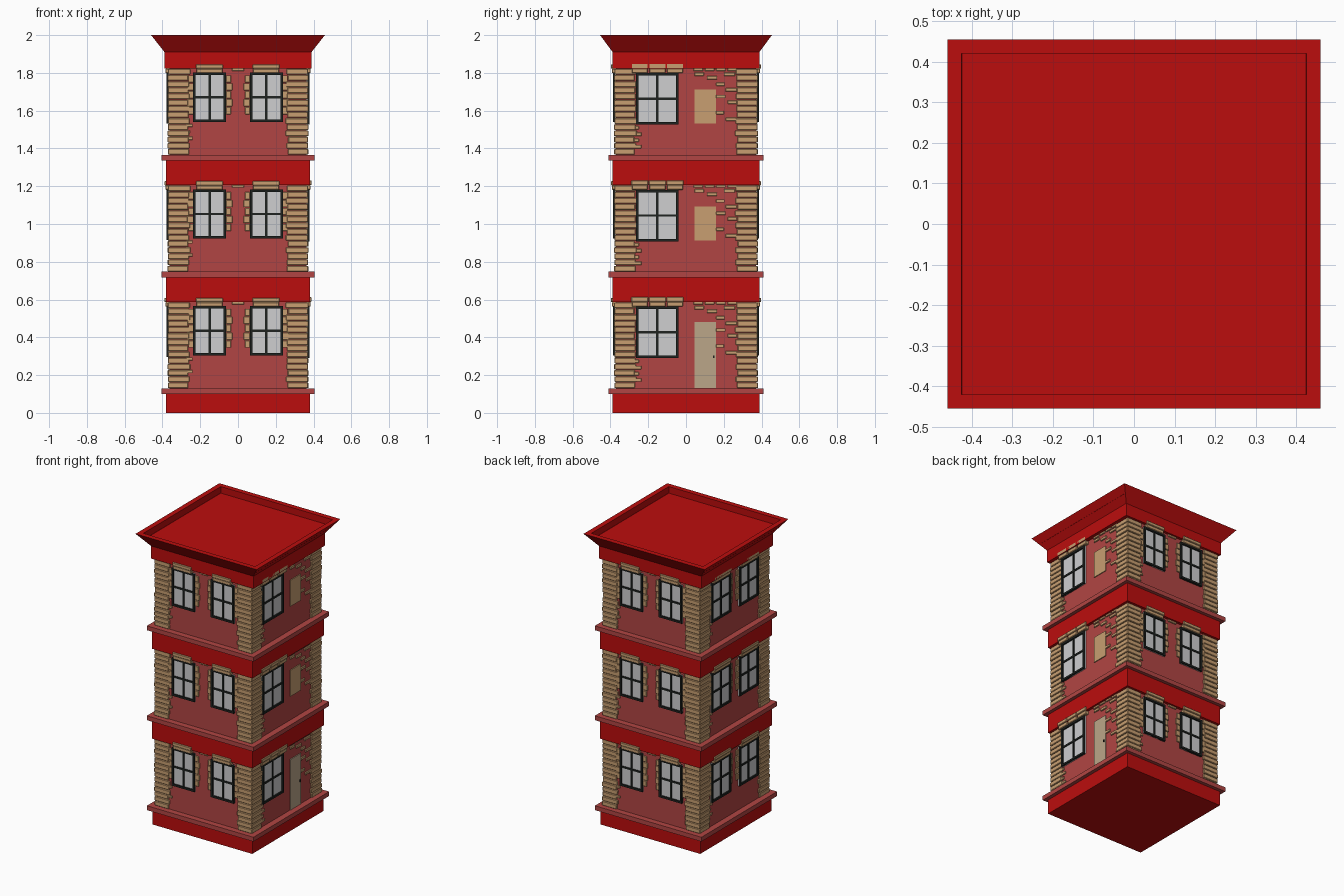
import bpy, bmesh, random
from mathutils import Vector

if "Cube" in bpy.data.objects:
    bpy.data.objects.remove(bpy.data.objects["Cube"])

random.seed(4)
P = 0.618                 # storey height
HX, HY = 0.362, 0.370     # wall half sizes


def material(name, rgb):
    m = bpy.data.materials.new(name)
    m.diffuse_color = (*rgb, 1)
    m.use_nodes = True
    m.node_tree.nodes["Principled BSDF"].inputs["Base Color"].default_value = m.diffuse_color
    return m


RED = material("bright red", (0.50, 0.004, 0.004))
BRICK = material("muted red", (0.44, 0.060, 0.056))
STONE = material("tan stone", (0.58, 0.345, 0.165))
DOOR = material("pale door", (0.50, 0.38, 0.25))
GLASS = material("pale glass", (0.62, 0.62, 0.63))
FRAME = material("dark frame", (0.013, 0.016, 0.014))

parts = {}                # name -> (bmesh, material, bevel)


def box(name, mat, lo, hi, bevel=0):
    bm = parts.setdefault(name, (bmesh.new(), mat, bevel))[0]
    lo, hi = Vector(lo), Vector(hi)
    verts = bmesh.ops.create_cube(bm, size=1)["verts"]
    for v in verts:
        v.co = Vector((v.co[i] * abs(hi[i] - lo[i]) + (lo[i] + hi[i]) / 2 for i in range(3)))


def slab(name, mat, hx, hy, z0, z1):
    box(name, mat, (-hx, -hy, z0), (hx, hy, z1))


# Facade directions: along-wall vector, outward normal, wall distance
FACES = {
    "front": (Vector((1, 0, 0)), Vector((0, -1, 0)), HY),
    "right": (Vector((0, 1, 0)), Vector((1, 0, 0)), HX),
    "back": (Vector((-1, 0, 0)), Vector((0, 1, 0)), HY),
    "left": (Vector((0, -1, 0)), Vector((-1, 0, 0)), HX),
}


def plate(face, name, mat, u0, u1, z0, z1, out, bevel=0):
    """Box lying on a facade, sticking out by the given amount."""
    u, n, h = FACES[face]
    up = Vector((0, 0, 1))
    box(name, mat, u * u0 + n * (h - 0.01) + up * z0, u * u1 + n * (h + out) + up * z1, bevel)


def stone(face, u0, u1, z0, z1, out=0.008):
    plate(face, "wall_stones", STONE, u0, u1, z0, z1, out, 0.002)


def window(face, u0, u1, z0, z1):
    plate(face, "window_glass", GLASS, u0, u1, z0, z1, 0.006)
    t, m, um, zm = 0.013, 0.006, (u0 + u1) / 2, (z0 + z1) / 2
    for a, b in ((u0, u0 + t), (u1 - t, u1)):
        plate(face, "window_frames", FRAME, a, b, z0, z1, 0.016)
    for a, b in ((z0, z0 + t), (z1 - t, z1)):
        plate(face, "window_frames", FRAME, u0 + t, u1 - t, a, b, 0.016)
    plate(face, "window_bars", FRAME, um - m, um + m, z0 + t, z1 - t, 0.012)
    plate(face, "window_bars", FRAME, u0 + t, u1 - t, zm - m, zm + m, 0.012)


def lintel(face, u0, u1, z, h, pieces):
    w = (u1 - u0) / pieces
    for i in range(pieces):
        a, b = u0 + i * w, u0 + (i + 1) * w - 0.003
        plate(face, "lintels", STONE, a + 0.003, b - 0.003, z, z + h * 0.5, 0.022, 0.003)
        plate(face, "lintels", STONE, a, b, z + h * 0.5, z + h, 0.027, 0.003)


def window_pair(face, half, z, z0, z1, lint):
    for c in (-0.15, 0.15):
        window(face, c - half, c + half, z + z0, z + z1)
        lintel(face, c - lint, c + lint, z + 0.563, 0.046, 1)
        # Side bricks flanking the window
        for s in (-1, 1):
            for i in range(5):
                w = 0.026 + 0.007 * (i % 2)
                a, b = sorted((c + s * half, c + s * (half + w)))
                stone(face, a, b, z + 0.345 + i * 0.042, z + 0.383 + i * 0.042)
    # Bricks under the band between the windows and beside the left corner
    stone(face, -0.032, 0.032, z + 0.574, z + 0.588)
    for i, w in enumerate((0.035, 0.02, 0.035)):
        stone(face, -0.275, -0.275 + w, z + 0.21 + i * 0.034, z + 0.226 + i * 0.034)


# Base
slab("base", RED, 0.38, 0.388, 0, 0.10)

for k in range(3):
    z = k * P
    # Ledge, wall and red band of the storey
    slab("ledges", BRICK, 0.405, 0.411, z + 0.10, z + 0.13)
    slab("walls", BRICK, HX, HY, z + 0.13, z + 0.59)
    if k < 2:
        slab("bands", RED, 0.381, 0.388, z + 0.588, z + 0.10 + P)

    # Corner stones
    n, z0 = 14, z + 0.131
    h = 0.457 / n
    for sx in (-1, 1):
        for sy in (-1, 1):
            for i in range(n):
                w = 0.100 + 0.006 * (i % 2) + random.uniform(-0.004, 0.004)
                d = 0.010 + random.uniform(-0.002, 0.001)
                box("corner_stones", STONE,
                    (sx * (HX + d), sy * (HY + d), z0 + i * h),
                    (sx * (HX - w), sy * (HY - w), z0 + (i + 1) * h - 0.003), 0.003)

    # Facades with two windows
    window_pair("front", 0.087, z, 0.305, 0.565, 0.073)
    window_pair("back", 0.087, z, 0.305, 0.565, 0.073)
    window_pair("left", 0.102, z, 0.297, 0.563, 0.092)

    # Right facade: one large window and a door or panel
    window("right", -0.265, -0.040, z + 0.290, z + 0.563)
    lintel("right", -0.290, -0.010, z + 0.563, 0.050, 3)
    if k == 0:
        plate("right", "door", DOOR, 0.045, 0.158, 0.132, 0.48, 0.006)
        plate("right", "door_handle", FRAME, 0.142, 0.150, 0.29, 0.305, 0.012)
    else:
        plate("right", "panels", STONE, 0.045, 0.158, z + 0.295, z + 0.475, 0.006)
    # Scattered bricks on the right facade
    for u in (0.04, 0.10, 0.16, 0.22):
        stone("right", u, u + 0.05, z + 0.574, z + 0.588)
    for u, v, w in ((0.045, 0.548, 0.05), (0.11, 0.53, 0.055), (0.20, 0.548, 0.06),
                    (0.16, 0.495, 0.045), (0.21, 0.465, 0.06), (0.16, 0.43, 0.05),
                    (0.22, 0.40, 0.05), (0.16, 0.345, 0.04), (0.21, 0.31, 0.06)):
        stone("right", u, u + w, z + v, z + v + 0.018)
    for i in range(4):
        stone("right", -0.275, -0.235 - 0.015 * (i % 2), z + 0.165 + i * 0.033, z + 0.183 + i * 0.033)

# Top band
slab("top_band", RED, 0.389, 0.388, 2 * P + 0.588, 1.91)

for name, (bm, mat, bevel) in parts.items():
    me = bpy.data.meshes.new(name)
    bmesh.ops.recalc_face_normals(bm, faces=bm.faces)
    bm.to_mesh(me)
    bm.free()
    me.materials.append(mat)
    ob = bpy.data.objects.new(name, me)
    bpy.context.collection.objects.link(ob)
    if bevel:
        mod = ob.modifiers.new("bevel", "BEVEL")
        mod.width, mod.segments = bevel, 1

# Flared cornice with a sunken flat roof: stacked square rings, bridged
rings = ((0.389, 0.388, 1.91), (0.46, 0.455, 2.0), (0.425, 0.42, 2.0), (0.425, 0.42, 1.955))
bm = bmesh.new()
loops = [[bm.verts.new((sx * x, sy * y, z)) for sx, sy in ((-1, -1), (1, -1), (1, 1), (-1, 1))]
         for x, y, z in rings]
for a, b in zip(loops, loops[1:]):
    for i in range(4):
        j = (i + 1) % 4
        bm.faces.new((a[i], a[j], b[j], b[i]))
bm.faces.new(loops[0][::-1])
bm.faces.new(loops[-1])
me = bpy.data.meshes.new("cornice_roof")
bm.to_mesh(me)
bm.free()
me.materials.append(RED)
bpy.context.collection.objects.link(bpy.data.objects.new("cornice_roof", me))
